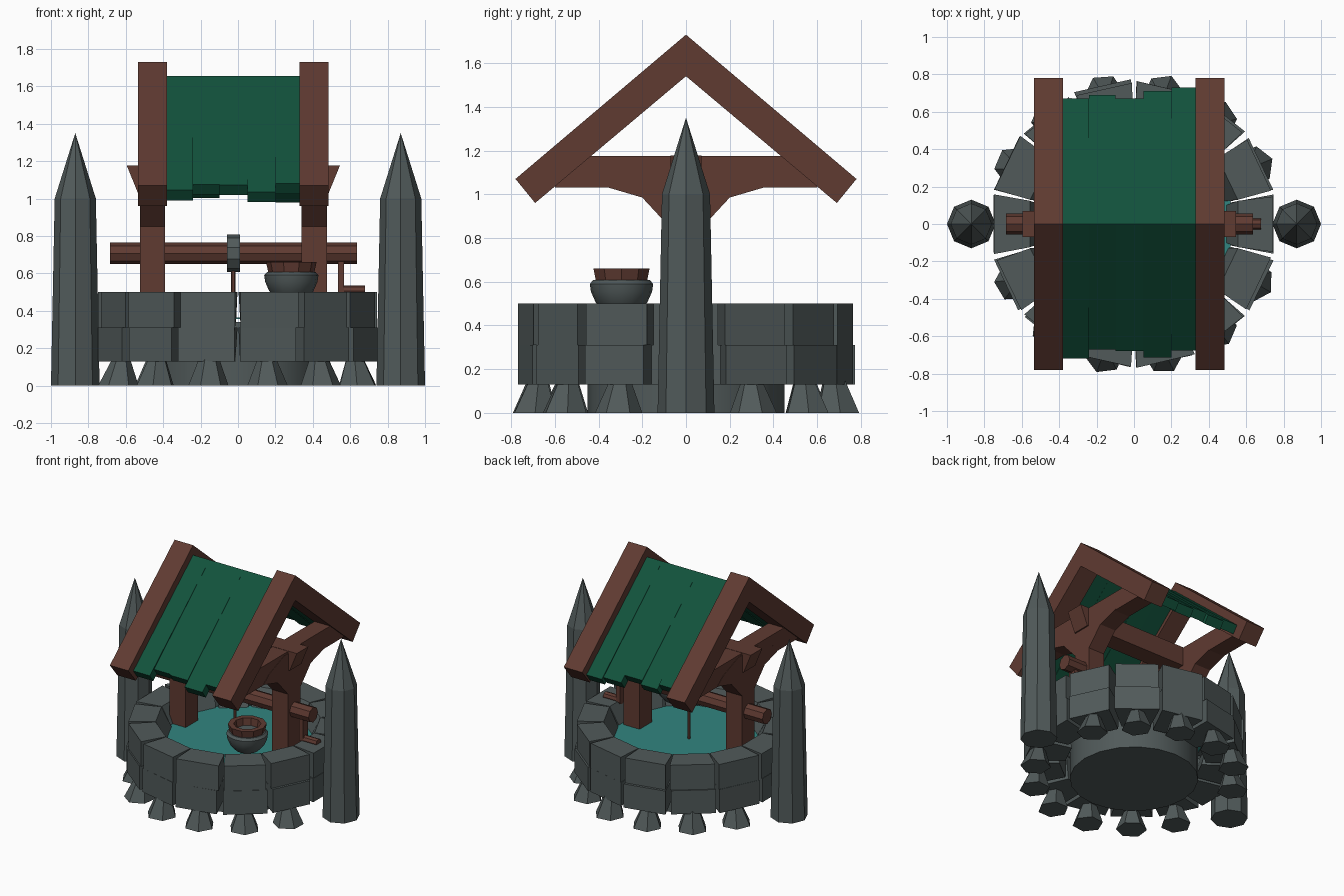
import bpy, bmesh, math, random
from mathutils import Vector, Matrix

random.seed(4)
if "Cube" in bpy.data.objects:
    bpy.data.objects.remove(bpy.data.objects["Cube"])


def material(name, rgb):
    m = bpy.data.materials.new(name)
    m.use_nodes = True
    m.diffuse_color = (*rgb, 1)
    m.node_tree.nodes["Principled BSDF"].inputs["Base Color"].default_value = (*rgb, 1)
    return m


STONE = material("grey stone", (0.082, 0.102, 0.102))
WOOD = material("brown wood", (0.115, 0.043, 0.031))
GREEN = material("green roof", (0.006, 0.085, 0.045))
WATER = material("teal water", (0.032, 0.235, 0.215))


def finish(name, bm, mat, smooth=False):
    bmesh.ops.recalc_face_normals(bm, faces=bm.faces)
    mesh = bpy.data.meshes.new(name)
    bm.to_mesh(mesh)
    bm.free()
    mesh.materials.append(mat)
    ob = bpy.data.objects.new(name, mesh)
    bpy.context.collection.objects.link(ob)
    if smooth:
        bpy.ops.object.select_all(action='DESELECT')
        ob.select_set(True)
        bpy.context.view_layer.objects.active = ob
        bpy.ops.object.shade_smooth_by_angle(angle=math.radians(40))
    return ob


def add_loft(bm, lower, upper):
    """Solid between two matching outlines."""
    a = [bm.verts.new(p) for p in lower]
    b = [bm.verts.new(p) for p in upper]
    bm.faces.new(a)
    bm.faces.new(b)
    for i in range(len(a)):
        j = (i + 1) % len(a)
        bm.faces.new((a[i], a[j], b[j], b[i]))


def prism(name, profile, x0, x1, mat):
    """Extrude a y-z outline along x."""
    bm = bmesh.new()
    add_loft(bm, [(x0, y, z) for y, z in profile], [(x1, y, z) for y, z in profile])
    return finish(name, bm, mat)


def box(name, x, y, z, mat):
    return prism(name, [(y[0], z[0]), (y[1], z[0]), (y[1], z[1]), (y[0], z[1])], *x, mat)


def lathe(name, profile, sides, loc, mat, smooth=False, along_x=False):
    """Revolve (radius, height) points; a zero radius makes a pole."""
    bm = bmesh.new()
    rings = []
    for r, h in profile:
        n = sides if r > 0 else 1
        rings.append([bm.verts.new((r * math.cos(math.tau * k / sides),
                                    r * math.sin(math.tau * k / sides), h)) for k in range(n)])
    for lo, hi in zip(rings, rings[1:]):
        for k in range(sides):
            j = (k + 1) % sides
            ring = [lo[k % len(lo)], lo[j % len(lo)], hi[j % len(hi)], hi[k % len(hi)]]
            bm.faces.new(list(dict.fromkeys(ring)))
    if along_x:
        bm.transform(Matrix.Rotation(math.pi / 2, 4, 'Y'))
    bm.transform(Matrix.Translation(loc))
    return finish(name, bm, mat, smooth)


def rod(name, radius, length, sides, loc, mat, along_x=False):
    h = length / 2
    return lathe(name, [(0, -h), (radius, -h), (radius, h), (0, h)], sides, loc, mat, False, along_x)


# Well wall: two courses of wedge blocks and a row of foot rocks
COUNT = 14
STEP = math.tau / COUNT


def polar(r, a, z):
    return (r * math.sin(a), r * math.cos(a), z)


def course(name, z0, z1, outer, inner_low, inner_top):
    bm = bmesh.new()
    for k in range(COUNT):
        a0, a1 = k * STEP, (k + 1) * STEP
        g0, g1 = random.uniform(.012, .035), random.uniform(.012, .035)
        r = outer + random.uniform(-.012, .004)
        tip = inner_low + random.uniform(-.03, .03)

        def outline(z, r_in, gap):
            return [polar(r, a0 + g0, z), polar(r, a1 - g1, z),
                    polar(r_in, a1 - gap, z), polar(r_in, a0 + gap, z)]
        add_loft(bm, outline(z0, tip, .03), outline(z1, inner_top, .005))
    finish(name, bm, STONE)


course("lower_wall_course", .13, .31, .77, .5, .52)
course("upper_wall_course", .31, .5, .765, .49, .57)

bm = bmesh.new()
for k in range(COUNT):
    a = (k + .5) * STEP
    if abs(math.cos(a)) < .1:
        continue
    spin = random.uniform(0, .5)
    height = random.uniform(.17, .21)
    centre = Vector(polar(.71, a, 0))

    def hexagon(r, z, inward):
        c = centre * (1 - inward)
        return [(c.x + r * math.cos(spin + i * math.tau / 6),
                 c.y + r * math.sin(spin + i * math.tau / 6), z) for i in range(6)]
    add_loft(bm, hexagon(.108, 0, 0), hexagon(.032, height, .03))
finish("foot_rocks", bm, STONE)

# Basin and water
lathe("basin", [(0, 0), (.45, 0), (.45, .34), (0, .34)], 20, (0, 0, 0), STONE, True)
lathe("water", [(0, .355), (.53, .355), (.53, .365), (0, .365)], 28, (0, 0, 0), WATER)

# Side spires
for side, label in ((-1, "right"), (1, "left")):
    lathe(label + "_spire", [(0, 0), (.13, 0), (.11, 1.0), (0, 1.35)], 8, (side * .87, 0, 0), STONE)

# Timber gables, one at each end
MID = -.025


def mirrored(half):
    return half + [(-y, z) for y, z in reversed(half) if y > 0]


for side, label in ((-1, "right"), (1, "left")):
    def span(half_width, c=MID + side * .432):
        return c - half_width, c + half_width
    rafter = mirrored([(0, 1.73), (.78, 1.07), (.69, .96)])
    rafter.insert(3, (0, 1.54))
    prism(label + "_rafters", rafter, *span(.078), WOOD)
    box(label + "_tie_beam", span(.066), (-.6, .6), (1.03, 1.175), WOOD)
    post = [(.075, .3), (.075, .85), (.2, .985), (.37, 1.035), (.3, 1.09), (.12, 1.16)]
    prism(label + "_braced_post", mirrored(post), *span(.068), WOOD)

# Long beam joining the post tops, ends cut at a slant
bm = bmesh.new()
ends = [(-.535, 1.03), (.485, 1.03), (.545, 1.177), (-.595, 1.177)]
add_loft(bm, [(x, -.07, z) for x, z in ends], [(x, .07, z) for x, z in ends])
finish("ridge_support_beam", bm, WOOD)

# Roof planks: (start x, end x, front reach, back reach, lift)
SLOPE = .66 / .78
planks = [(-.39, -.24, .72, .67, 0), (-.24, -.10, .67, .69, -.012), (-.10, .05, .68, .67, -.006),
          (.05, .20, .715, .71, -.014), (.20, .34, .675, .73, -.004)]
for n, (x0, x1, front, back, lift) in enumerate(planks, 1):
    for sign, reach, label in ((-1, front, "front"), (1, back, "back")):
        top = 1.655
        low = top + lift - reach * SLOPE
        thick = .055
        outline = [(0, top), (sign * reach, low), (sign * (reach - .04), low - thick), (0, top - .075)]
        prism(f"{label}_roof_plank_{n}", outline, x0, x1, GREEN)

# Winding gear
rod("axle", .057, 1.32, 8, (-.025, 0, .707), WOOD, True)
rod("pulley", .1, .07, 10, (MID, 0, .708), STONE, True)
rod("rope", .012, .27, 6, (MID, 0, .5), WOOD)
box("crank_arm", (.535, .568), (-.03, .03), (.5, .69), WOOD)
rod("crank_handle", .03, .14, 8, (.61, 0, .505), WOOD, True)

# Bucket
spot = (.285, -.295, 0)
lathe("bucket_bowl", [(0, .47), (.085, .47), (.118, .505), (.14, .555), (.145, .59), (.13, .607), (0, .607)],
      16, spot, STONE, True)
lathe("bucket_rim", [(.122, .6), (.135, .66), (.095, .66), (.085, .6), (0, .6)], 10, spot, WOOD)
